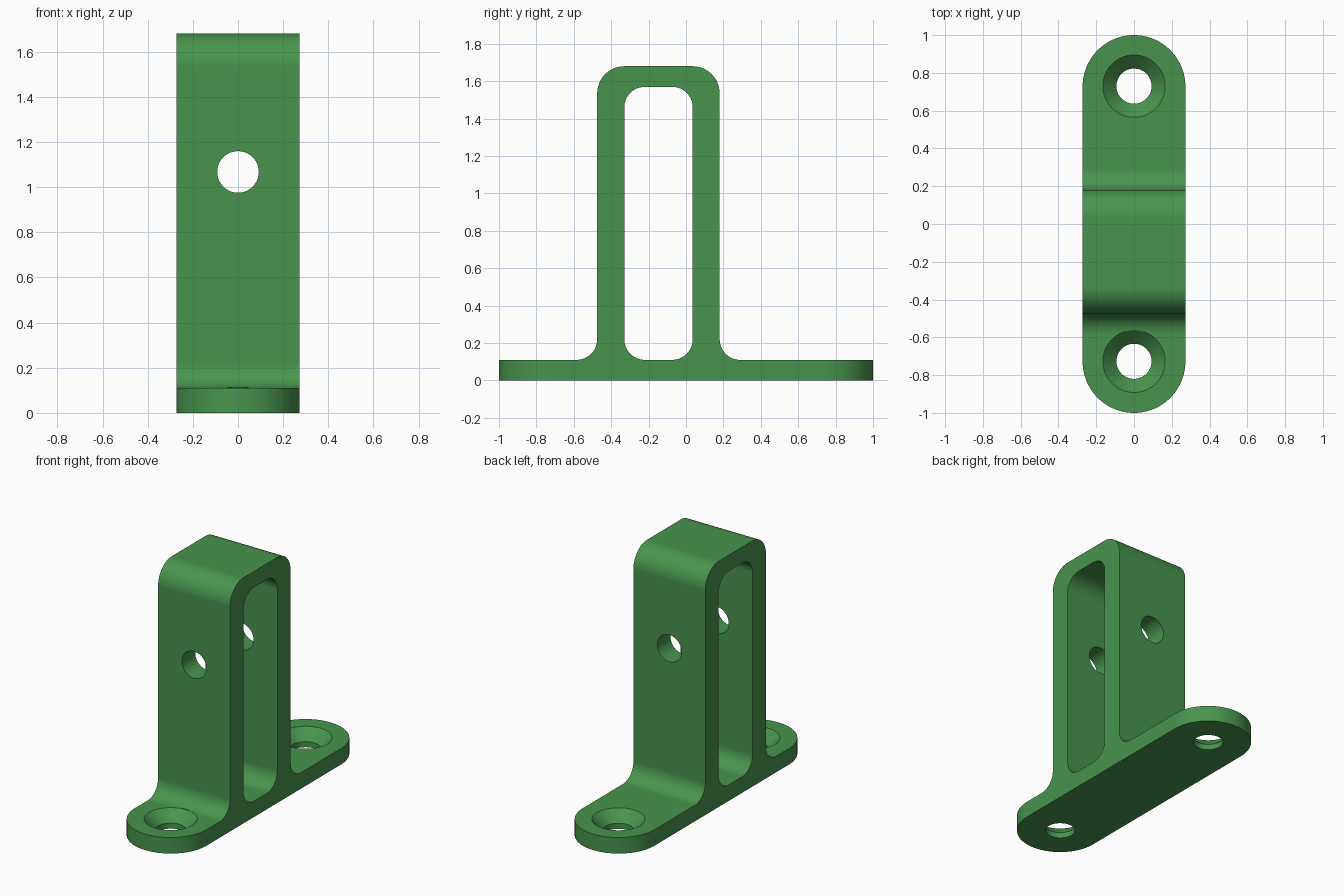
import bpy, bmesh, math
from mathutils import Vector, Matrix

if "Cube" in bpy.data.objects:
    bpy.data.objects.remove(bpy.data.objects["Cube"])


def rounded(points, steps=12):
    """Outline from (u, v, radius) corners, each rounded by a tangent arc."""
    out = []
    for i, (u, v, r) in enumerate(points):
        p = Vector((u, v))
        if r == 0:
            out.append(p)
            continue
        a = (Vector(points[i - 1][:2]) - p).normalized()
        b = (Vector(points[(i + 1) % len(points)][:2]) - p).normalized()
        half = a.angle(b) / 2
        centre = p + (a + b).normalized() * r / math.sin(half)
        start = p + a * r / math.tan(half) - centre
        turn = start.angle_signed(p + b * r / math.tan(half) - centre)
        for k in range(steps + 1):
            out.append(centre + Matrix.Rotation(-turn * k / steps, 2) @ start)
    return out


def make_object(name, bm):
    bmesh.ops.recalc_face_normals(bm, faces=bm.faces)
    mesh = bpy.data.meshes.new(name)
    bm.to_mesh(mesh)
    bm.free()
    obj = bpy.data.objects.new(name, mesh)
    bpy.context.collection.objects.link(obj)
    return obj


def prism(name, outline, to_3d, low, high):
    """Extrude a 2D outline between two depths."""
    bm = bmesh.new()
    face = bm.faces.new([bm.verts.new(to_3d(p, low)) for p in outline])
    step = Vector(to_3d((0, 0), high)) - Vector(to_3d((0, 0), low))
    ext = bmesh.ops.extrude_face_region(bm, geom=[face], use_keep_orig=True)
    bmesh.ops.translate(bm, vec=step,
                        verts=[g for g in ext["geom"] if isinstance(g, bmesh.types.BMVert)])
    return make_object(name, bm)


def lathe(name, profile, matrix, n=64):
    """Closed solid of revolution from (radius, height) rings."""
    bm = bmesh.new()
    rings = [[bm.verts.new(matrix @ Vector((r * math.cos(2 * math.pi * k / n),
                                            r * math.sin(2 * math.pi * k / n), h)))
              for k in range(n)] for r, h in profile]
    for lo, hi in zip(rings, rings[1:]):
        for k in range(n):
            j = (k + 1) % n
            bm.faces.new((lo[k], lo[j], hi[j], hi[k]))
    bm.faces.new(rings[0][::-1])
    bm.faces.new(rings[-1])
    return make_object(name, bm)


def side(p, d):
    return (d, p[0], p[1])


def plan(p, d):
    return (p[0], p[1], d)


BASE, TOP, W, F = 0.11, 1.68, 0.272, 0.11
FRONT, BACK = -0.475, 0.18

# Bracket body: base strip with filleted upright
bracket = prism("bracket", rounded([
    (-1.2, 0, 0), (1.2, 0, 0), (1.2, BASE, 0),
    (BACK, BASE, F), (BACK, TOP, 0.145),
    (FRONT, TOP, 0.145), (FRONT, BASE, F), (-1.2, BASE, 0)]), side, -0.4, 0.4)

# Rounded plan shape trims the sides and ends
ends = []
for sign in (1, -1):
    for k in range(49):
        t = math.pi * k / 48
        ends.append((sign * W * math.cos(t), sign * (1 - W + W * math.sin(t))))
outline = prism("plan_trim", ends, plan, -0.2, 2.0)

# Window through the upright
window = prism("window_cutter", rounded([
    (-0.33, BASE, F), (0.036, BASE, F),
    (0.036, 1.57, F), (-0.33, 1.57, F)]), side, -0.6, 0.6)

# Cross hole and two countersunk screw holes
cutters = [window, lathe("cross_hole_cutter", [(0.092, -0.8), (0.092, 0.8)],
                         Matrix.Translation((0, 0, 1.067)) @ Matrix.Rotation(math.pi / 2, 4, 'X'))]
for y in (-0.727, 0.73):
    cutters.append(lathe("screw_hole_cutter",
                         [(0.093, -0.1), (0.093, 0.038), (0.165, BASE), (0.165, 0.3)],
                         Matrix.Translation((0, y, 0))))

bpy.context.view_layer.objects.active = bracket
bracket.select_set(True)
for cutter, op in [(outline, 'INTERSECT')] + [(c, 'DIFFERENCE') for c in cutters]:
    mod = bracket.modifiers.new("cut", 'BOOLEAN')
    mod.object, mod.operation, mod.solver = cutter, op, 'EXACT'
    bpy.ops.object.modifier_apply(modifier=mod.name)
for cutter in [outline] + cutters:
    bpy.data.objects.remove(cutter)

# Smooth fillets, crisp edges, flat faces kept flat
bpy.ops.object.shade_smooth_by_angle(angle=math.radians(30))
weighted = bracket.modifiers.new("flat_faces", 'WEIGHTED_NORMAL')
weighted.keep_sharp = True

green = bpy.data.materials.new("green")
green.diffuse_color = (0.065, 0.296, 0.075, 1)
green.use_nodes = True
green.node_tree.nodes["Principled BSDF"].inputs["Base Color"].default_value = green.diffuse_color
bracket.data.materials.clear()
bracket.data.materials.append(green)
